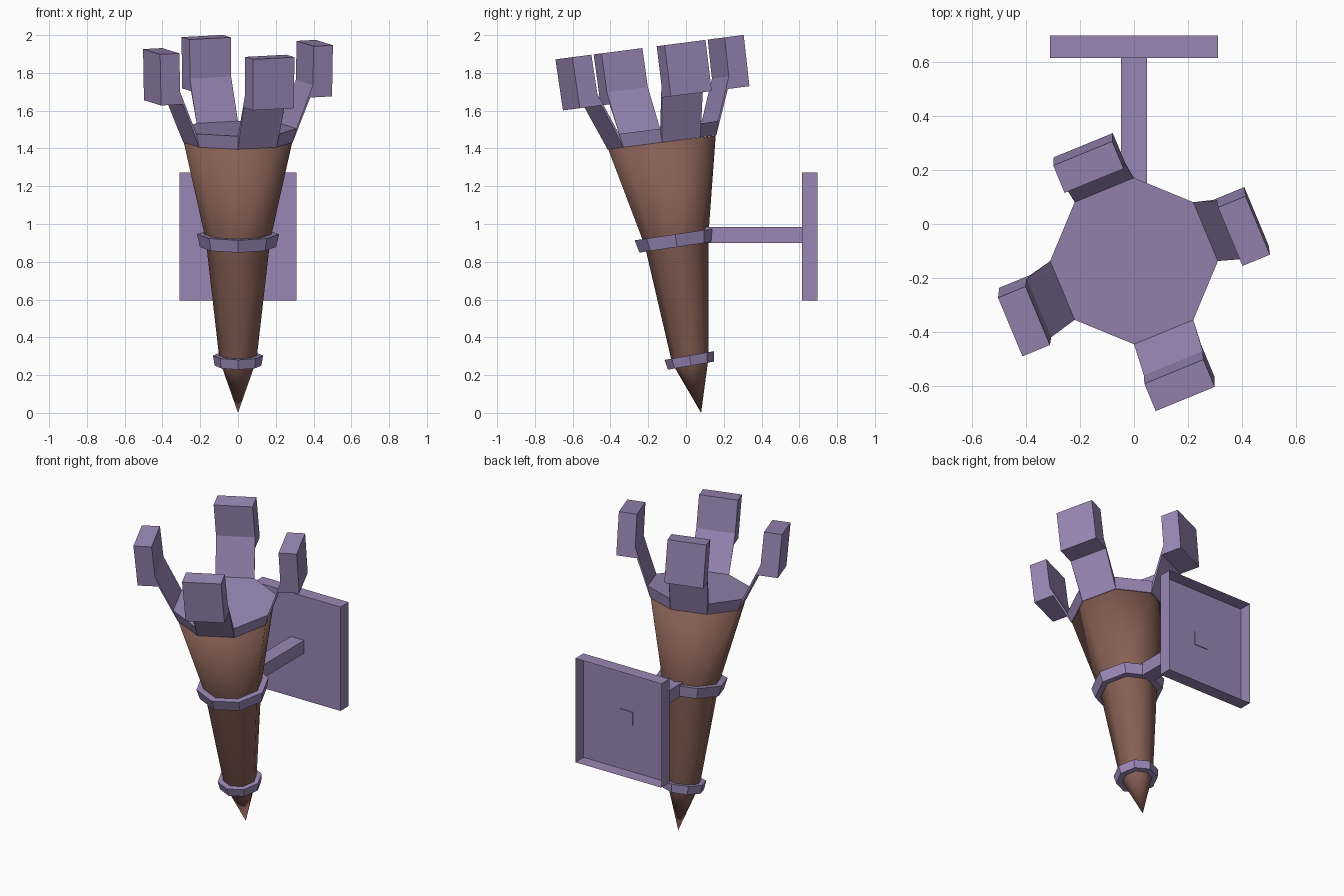
import bpy, bmesh, math
from mathutils import Vector, Matrix

if "Cube" in bpy.data.objects:
    bpy.data.objects.remove(bpy.data.objects["Cube"])


def material(name, color):
    m = bpy.data.materials.new(name)
    m.diffuse_color = color
    m.use_nodes = True
    m.node_tree.nodes["Principled BSDF"].inputs["Base Color"].default_value = m.diffuse_color
    return m


WOOD = material("wood", (0.24, 0.115, 0.09, 1))
METAL = material("metal", (0.32, 0.24, 0.46, 1))


def finish(name, bm, mat, smooth=False, solid=True):
    if solid:
        bmesh.ops.recalc_face_normals(bm, faces=bm.faces)
    me = bpy.data.meshes.new(name)
    bm.to_mesh(me)
    bm.free()
    me.materials.append(mat)
    for p in me.polygons:
        p.use_smooth = smooth
    ob = bpy.data.objects.new(name, me)
    bpy.context.collection.objects.link(ob)
    return ob


def frame(y, z, tilt):
    """Leaning frame: local z runs along the torch."""
    return Matrix.Translation((0, y, z)) @ Matrix.Rotation(math.radians(tilt), 4, 'X')


def octagon(bm, mat, r, h=0.0):
    return [bm.verts.new(mat @ Vector((r * math.cos(i * math.pi / 4),
                                       r * math.sin(i * math.pi / 4), h)))
            for i in range(8)]


def bridge(bm, a, b):
    for i in range(8):
        j = (i + 1) % 8
        bm.faces.new((a[i], a[j], b[j], b[i]))


# Wooden handle: pointed octagonal shaft
bm = bmesh.new()
tip = bm.verts.new((0, 0.08, 0.0))
loops = [octagon(bm, frame(y, z, t), r) for y, z, t, r in (
    (0.023, 0.28, 9.5, 0.098), (-0.05, 0.91, 8.3, 0.17), (-0.1275, 1.4325, 7.2, 0.287))]
for i in range(8):
    bm.faces.new((tip, loops[0][(i + 1) % 8], loops[0][i]))
bridge(bm, loops[0], loops[1])
bridge(bm, loops[1], loops[2])
bm.faces.new(loops[2])
finish("handle", bm, WOOD, smooth=True)


# Metal bands around the handle
def band(name, y, z, tilt, half, r_in, r_low, r_high):
    bm = bmesh.new()
    m = frame(y, z, tilt)
    ls = [octagon(bm, m, r, h) for r, h in
          ((r_in, -half), (r_low, -half), (r_high, half), (r_in, half))]
    for i in range(4):
        bridge(bm, ls[i], ls[(i + 1) % 4])
    finish(name, bm, METAL)


band("lower_band", 0.022, 0.277, 10, 0.027, 0.085, 0.124, 0.133)
band("middle_band", -0.052, 0.912, 8.5, 0.034, 0.155, 0.202, 0.217)

# Cup on top of the handle
top = frame(-0.1275, 1.4325, 7.4)
bm = bmesh.new()
low, high = octagon(bm, top, 0.29), octagon(bm, top, 0.31, 0.073)
bridge(bm, low, high)
bm.faces.new(low)
bm.faces.new(high)
finish("cup", bm, METAL)

# Four prongs growing out of alternate cup sides: (radius, height, half width)
profile = [(0.268, 0.0, 0.111), (0.365, 0.235, 0.118), (0.49, 0.235, 0.118),
           (0.495, 0.508, 0.118), (0.385, 0.508, 0.118), (0.38, 0.30, 0.118),
           (0.2865, 0.073, 0.1185)]
for k in range(4):
    bm = bmesh.new()
    m = top @ Matrix.Rotation(math.radians(22.5 + 90 * k), 4, 'Z')
    a = [bm.verts.new(m @ Vector((r, -w, h))) for r, h, w in profile]
    b = [bm.verts.new(m @ Vector((r, w, h))) for r, h, w in profile]
    n = len(profile)
    for i in range(n):
        j = (i + 1) % n
        bm.faces.new((a[i], a[j], b[j], b[i]))
    bm.faces.new(a)
    bm.faces.new(b)
    finish(f"prong_{k + 1}", bm, METAL)


# Wall bracket: square arm and a shallow plate open at the back
def box(name, lo, hi, open_back=False):
    bm = bmesh.new()
    bmesh.ops.create_cube(bm, size=1)
    for v in bm.verts:
        v.co = Vector([lo[i] + (v.co[i] + 0.5) * (hi[i] - lo[i]) for i in range(3)])
    if open_back:
        bm.normal_update()
        back = [f for f in bm.faces if f.normal.y > 0.9]
        bmesh.ops.delete(bm, geom=back, context='FACES_ONLY')
    finish(name, bm, METAL, solid=not open_back)


box("bracket_arm", (-0.048, 0.10, 0.90), (0.048, 0.618, 0.985))
box("wall_plate", (-0.31, 0.613, 0.595), (0.31, 0.697, 1.272), open_back=True)
